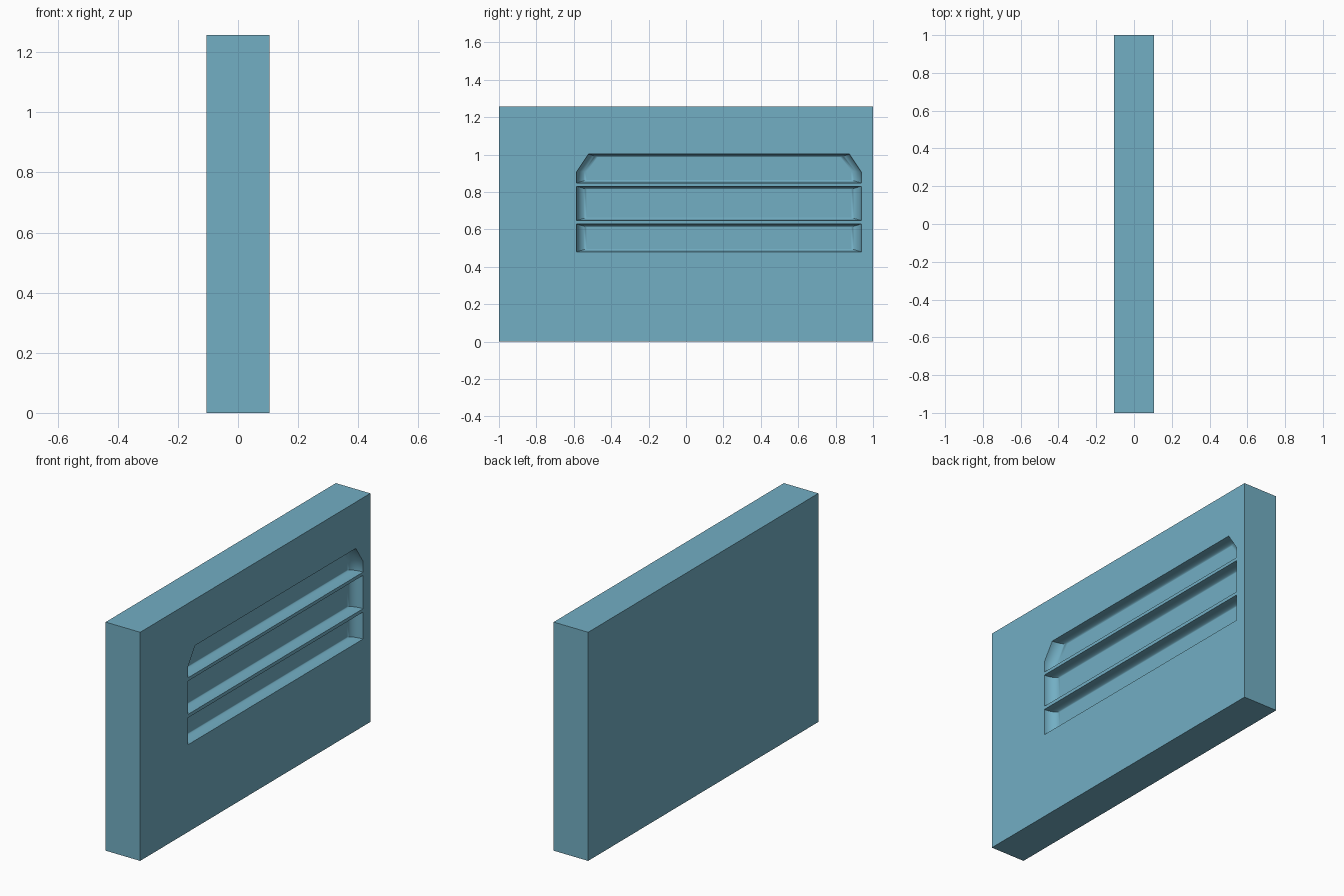
import bpy, bmesh, math

if "Cube" in bpy.data.objects:
    bpy.data.objects.remove(bpy.data.objects["Cube"])

HALF_T, HEIGHT = 0.105, 1.257     # panel half thickness and height
Y0, Y1 = -0.585, 0.937            # groove ends
DEPTH, INSET_Y, INSET_Z = 0.06, 0.055, 0.016
STEPS = 10


def make_object(name, bm):
    bmesh.ops.recalc_face_normals(bm, faces=bm.faces[:])
    mesh = bpy.data.meshes.new(name)
    bm.to_mesh(mesh)
    bm.free()
    mesh.materials.append(teal)
    obj = bpy.data.objects.new(name, mesh)
    bpy.context.collection.objects.link(obj)
    return obj


def groove_cutter(name, outline):
    """Outline in (y, z), sunk into the +x face with rounded inner corners."""
    bm = bmesh.new()
    zs = [p[1] for p in outline]
    cy, cz = (Y0 + Y1) / 2, (min(zs) + max(zs)) / 2
    hy, hz = (Y1 - Y0) / 2, (max(zs) - min(zs)) / 2
    # straight collar outside the panel, then a quarter-ellipse into it
    levels = [(HALF_T + 0.05, 0.0)]
    for i in range(STEPS + 1):
        a = math.pi / 2 * i / STEPS
        levels.append((HALF_T - DEPTH * math.sin(a), 1 - math.cos(a)))
    rings = []
    for x, f in levels:
        sy, sz = 1 - f * INSET_Y / hy, 1 - f * INSET_Z / hz
        rings.append([bm.verts.new((x, cy + (y - cy) * sy, cz + (z - cz) * sz))
                      for y, z in outline])
    n = len(outline)
    for r, s in zip(rings, rings[1:]):
        for i in range(n):
            j = (i + 1) % n
            bm.faces.new((r[i], r[j], s[j], s[i]))
    bm.faces.new(rings[0])
    bm.faces.new(rings[-1])
    cutter = make_object(name, bm)
    cutter.hide_render = True
    return cutter


# Teal finish
teal = bpy.data.materials.new("teal")
teal.diffuse_color = (0.17, 0.425, 0.55, 1)
teal.use_nodes = True
teal.node_tree.nodes["Principled BSDF"].inputs["Base Color"].default_value = teal.diffuse_color

# Solid panel
bm = bmesh.new()
bmesh.ops.create_cube(bm, size=1)
bmesh.ops.scale(bm, vec=(2 * HALF_T, 2, HEIGHT), verts=bm.verts)
bmesh.ops.translate(bm, vec=(0, 0, HEIGHT / 2), verts=bm.verts)
panel = make_object("grooved_panel", bm)


def rect(z0, z1):
    return [(Y0, z0), (Y1, z0), (Y1, z1), (Y0, z1)]


# Three long grooves, the top one with clipped upper corners
top = [(Y0, 0.848), (Y1, 0.848), (Y1, 0.907), (Y1 - 0.063, 1.002),
       (Y0 + 0.063, 1.002), (Y0, 0.907)]
outlines = [rect(0.48, 0.628), rect(0.647, 0.83), top]

bpy.context.view_layer.objects.active = panel
panel.select_set(True)
for k, outline in enumerate(outlines):
    cutter = groove_cutter(f"groove_cutter_{k + 1}", outline)
    mod = panel.modifiers.new("groove", "BOOLEAN")
    mod.operation = "DIFFERENCE"
    mod.solver = "EXACT"
    mod.object = cutter
    bpy.ops.object.modifier_apply(modifier=mod.name)
    bpy.data.objects.remove(cutter, do_unlink=True)

# Smooth fillets while the flat groove floors stay evenly shaded
bpy.ops.object.shade_smooth_by_angle(angle=math.radians(35))
wn = panel.modifiers.new("flat_shading", "WEIGHTED_NORMAL")
wn.keep_sharp = True
wn.weight = 100
